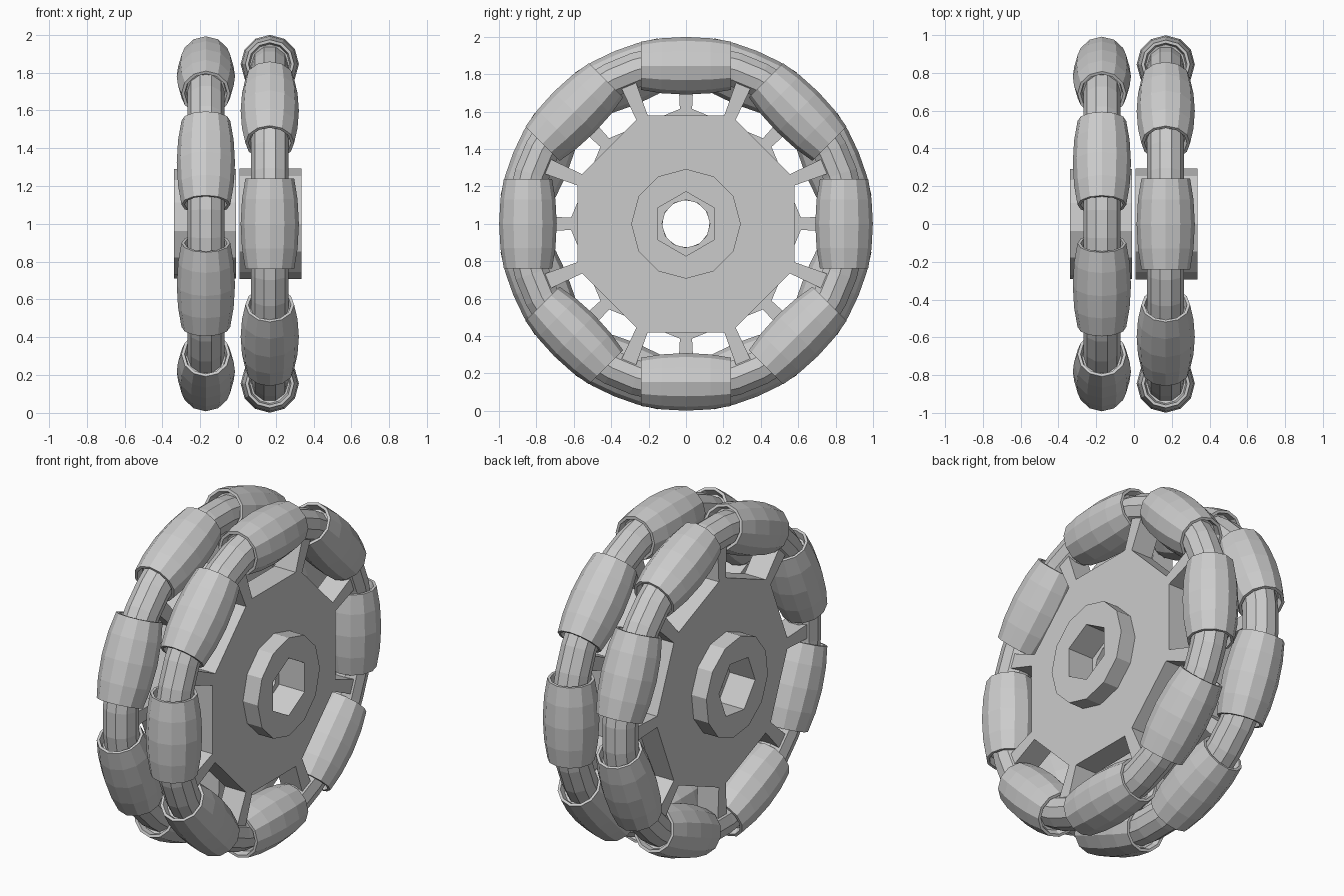
import bpy, bmesh
from math import pi, sin, cos, radians
from mathutils import Matrix, Vector

if "Cube" in bpy.data.objects:
    bpy.data.objects.remove(bpy.data.objects["Cube"])


def loft(name, rings):
    """Closed skin: rings of equal size joined in a loop."""
    bm = bmesh.new()
    vs = [[bm.verts.new(p) for p in r] for r in rings]
    n, m = len(vs), len(vs[0])
    for i in range(n):
        for j in range(m):
            a, b = vs[i], vs[(i + 1) % n]
            bm.faces.new((a[j], a[(j + 1) % m], b[(j + 1) % m], b[j]))
    bmesh.ops.recalc_face_normals(bm, faces=bm.faces)
    me = bpy.data.meshes.new(name)
    bm.to_mesh(me)
    bm.free()
    return me


def place(name, mesh, matrix):
    ob = bpy.data.objects.new(name, mesh)
    bpy.context.collection.objects.link(ob)
    ob.matrix_world = matrix


def circle(r, x, n):
    return [(x, r * sin(2 * pi * k / n), r * cos(2 * pi * k / n)) for k in range(n)]


def hexagon(r, x):
    # 12 points: six corners and six edge midpoints
    pts = []
    for k in range(12):
        rr = r if k % 2 == 0 else r * cos(pi / 6)
        pts.append((x, rr * sin(pi * k / 6), rr * cos(pi * k / 6)))
    return pts


# Barrel roller, turned about y, with recessed ends
profile = [(-.24, .129), (-.13, .147), (0, .154), (.13, .147), (.24, .129),
           (.24, .113), (.20, .105), (.19, .06), (-.19, .06), (-.20, .105), (-.24, .113)]
roller = loft("roller", [[(r * sin(2 * pi * k / 12), y, r * cos(2 * pi * k / 12))
                          for k in range(12)] for y, r in profile])

# Round rim carrying the rollers
RIM, TUBE = .865, .098
rim = loft("rim", [[((TUBE * cos(2 * pi * k / 10)),
                     (RIM + TUBE * sin(2 * pi * k / 10)) * sin(2 * pi * s / 40),
                     (RIM + TUBE * sin(2 * pi * k / 10)) * cos(2 * pi * s / 40))
                    for k in range(10)] for s in range(40)])

# Octagonal plate with a spoke at each corner
outline = []
mid = radians(22.5)
for k in range(8):
    turn = Matrix.Rotation(-k * pi / 4, 2)
    d, t = Vector((sin(mid), cos(mid))), Vector((cos(mid), -sin(mid)))
    c = Vector((.205, .58))
    c2 = 2 * c.dot(d) * d - c
    for p in (c, .8 * d - .042 * t, .8 * d + .042 * t, c2):
        outline.append(Matrix.Rotation(-k * pi / 4, 2) @ p)
H = .07
plate = loft("spoke_plate", [
    [(H, *p) for p in outline],
    [(H, *(p.normalized() * .22)) for p in outline],
    [(-H, *(p.normalized() * .22)) for p in outline],
    [(-H, *p) for p in outline]])

# Centre boss: hexagonal socket outside, round bore inside
boss = loft("boss", [circle(.293, .168, 12), hexagon(.172, .168), hexagon(.172, 0),
                     circle(.128, 0, 12), circle(.128, -.16, 12), circle(.293, -.16, 12)])

# Two wheels back to back, the left one turned by half a roller
for side, x, flip, phase in (("right", .168, 0, 0), ("left", -.17, pi, pi / 8)):
    base = Matrix.Translation((x, 0, 1)) @ Matrix.Rotation(flip, 4, 'Z') @ Matrix.Rotation(phase, 4, 'X')
    for mesh in (rim, plate, boss):
        place(f"{side}_{mesh.name}", mesh, base)
    for k in range(8):
        place(f"{side}_roller_{k + 1}", roller,
              base @ Matrix.Rotation(k * pi / 4, 4, 'X') @ Matrix.Translation((0, 0, .845)))
